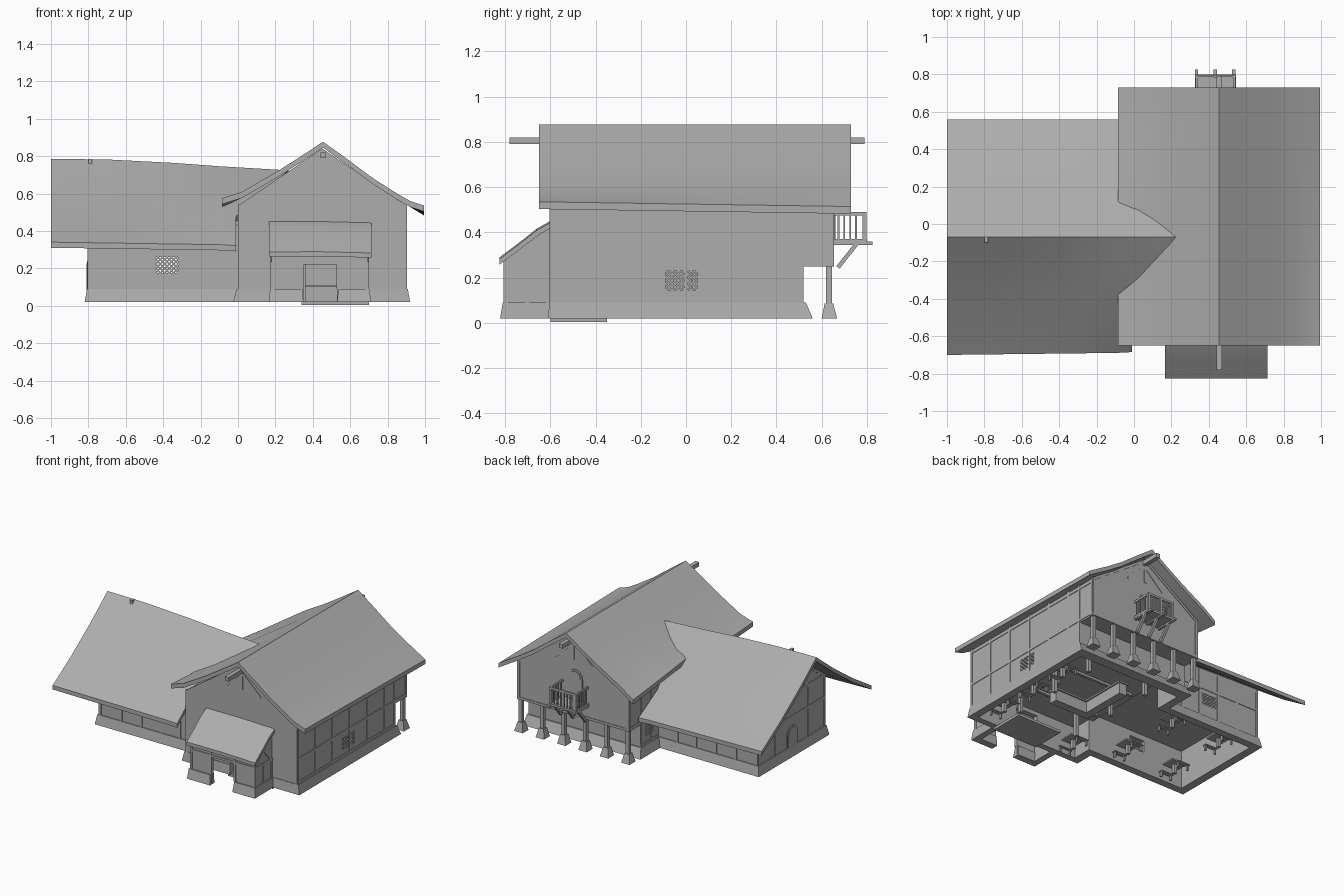
import bpy, bmesh, math
from mathutils import Vector, Matrix

if "Cube" in bpy.data.objects:
    bpy.data.objects.remove(bpy.data.objects["Cube"])

GREY = bpy.data.materials.new("weathered_grey")
GREY.diffuse_color = (.42, .42, .42, 1)
GREY.use_nodes = True
GREY.node_tree.nodes["Principled BSDF"].inputs["Base Color"].default_value = GREY.diffuse_color


def finish(name, bm, smooth=False):
    me = bpy.data.meshes.new(name)
    bm.to_mesh(me)
    bm.free()
    me.materials.append(GREY)
    ob = bpy.data.objects.new(name, me)
    bpy.context.collection.objects.link(ob)
    if smooth:
        bpy.ops.object.select_all(action='DESELECT')
        ob.select_set(True)
        bpy.context.view_layer.objects.active = ob
        bpy.ops.object.shade_smooth_by_angle(angle=math.radians(25))
    return ob


def add_loft(bm, a, b):
    """Closed solid between two matching outlines."""
    va, vb = [bm.verts.new(p) for p in a], [bm.verts.new(p) for p in b]
    n = len(a)
    fs = [bm.faces.new(va), bm.faces.new(vb[::-1])]
    fs += [bm.faces.new((va[i], vb[i], vb[(i + 1) % n], va[(i + 1) % n])) for i in range(n)]
    bmesh.ops.recalc_face_normals(bm, faces=fs)


def rect(x0, x1, y0, y1, z):
    return [(x0, y0, z), (x1, y0, z), (x1, y1, z), (x0, y1, z)]


def add_box(bm, x0, x1, y0, y1, z0, z1):
    add_loft(bm, rect(x0, x1, y0, y1, z0), rect(x0, x1, y0, y1, z1))


def add_beam(bm, p, q, t):
    p, q = Vector(p), Vector(q)
    m = Matrix.Translation((p + q) / 2) @ (q - p).to_track_quat('Z', 'Y').to_matrix().to_4x4()
    bmesh.ops.create_cube(bm, size=1, matrix=m @ Matrix.Diagonal((t, t, (q - p).length, 1)))


def boxes(name, items):
    bm = bmesh.new()
    for b in items:
        add_box(bm, *b)
    return finish(name, bm)


def beams(name, items, t):
    bm = bmesh.new()
    for p, q in items:
        add_beam(bm, p, q, t)
    return finish(name, bm)


def loft(name, a, b):
    bm = bmesh.new()
    add_loft(bm, a, b)
    return finish(name, bm)


def cut(ob, items):
    """Subtract boxes one after another."""
    for b in items:
        c = boxes("cutter", [b])
        c.hide_render = True
        m = ob.modifiers.new("cut", 'BOOLEAN')
        m.object, m.operation, m.solver = c, 'DIFFERENCE', 'EXACT'
        dg = bpy.context.evaluated_depsgraph_get()
        me = bpy.data.meshes.new_from_object(ob.evaluated_get(dg))
        ob.modifiers.clear()
        ob.data = me
        bpy.data.objects.remove(c)


def sheet(name, rows, t):
    """Roof skin with thickness hanging below it."""
    bm = bmesh.new()
    g = [[[bm.verts.new((x, y, z - d)) for x, y, z in r] for r in rows] for d in (0, t)]
    R, C = len(rows), len(rows[0])
    for s in g:
        for i in range(R - 1):
            for j in range(C - 1):
                bm.faces.new((s[i][j], s[i][j + 1], s[i + 1][j + 1], s[i + 1][j]))
    rim = [(i, 0) for i in range(R)] + [(R - 1, j) for j in range(1, C)]
    rim += [(i, C - 1) for i in range(R - 2, -1, -1)] + [(0, j) for j in range(C - 2, 0, -1)]
    for (a, b), (c, d) in zip(rim, rim[1:] + rim[:1]):
        bm.faces.new((g[0][a][b], g[0][c][d], g[1][c][d], g[1][a][b]))
    bmesh.ops.recalc_face_normals(bm, faces=bm.faces)
    return finish(name, bm, True)


def lattice(name, o, u, w, h, n=5):
    """Diagonal bars clipped to a w x h window."""
    o, u, up = Vector(o), Vector(u), Vector((0, 0, 1))
    items, s = [], w / n
    for k in range(-n, n + 1):
        lo, hi = max(0, k * s), min(w, k * s + h)
        if hi - lo > 0.004:
            za, zb = lo - k * s, hi - k * s
            items.append((o + u * lo + up * za, o + u * hi + up * zb))
            items.append((o + u * (w - lo) + up * za, o + u * (w - hi) + up * zb))
    beams(name, items, 0.008)


# hall: ground storey, plinth, jettied gable storey
hall_cuts = [(.035, .865, -.565, .485, -.1, .249), (-.1, .1, -.42, .28, -.1, .249),
             (.36, .53, -.7, -.5, -.1, .22), (.8, 1, -.09, .05, .145, .23), (-.1, .1, .38, .47, .15, .23)]
ground = boxes("hall_ground_walls", [(0, .9, -.6, .52, .02, .26)])
cut(ground, hall_cuts)
plinth = loft("hall_plinth", rect(-.025, .92, -.61, .56, .02), rect(-.008, .908, -.604, .53, .09))
cut(plinth, hall_cuts[:3])
gable = [(0, .25), (.9, .25), (.9, .53), (.45, .84), (0, .53)]
loft("hall_upper_storey", [(x, -.6, z) for x, z in gable], [(x, .65, z) for x, z in gable])

# side wing
wing_cuts = [(-.76, .1, -.42, .28, -.1, .3), (-.44, -.32, -.6, -.4, .175, .26),
             (-.44, -.32, .2, .4, .175, .26)]
wing = loft("wing_walls",
            [(-.8, y, z) for y, z in ((-.455, .02), (.315, .02), (.315, .46), (-.07, .745), (-.455, .46))],
            [(.01, y, z) for y, z in ((-.455, .02), (.315, .02), (.315, .43), (-.07, .70), (-.455, .43))])
cut(wing, wing_cuts)
wp = loft("wing_plinth", rect(-.82, .0, -.475, .335, .02), rect(-.807, .0, -.462, .322, .09))
cut(wp, wing_cuts[:1])

# sagging roofs; the wing roof warps where it dies into the hall roof
rows = []
for y, zl in ((-.65, .575), (-.4, .56), (-.2, .57), (-.07, .59), (.1, .605), (.4, .57), (.73, .535)):
    e = .535 - .015 * (y + .65)
    rows.append([(x, y, z) for x, z in ((-.085, zl), (.02, max(.608, zl + .02)), (.2, .712), (.33, .795),
                 (.455, .877), (.58, .787), (.72, .683), (.85, .6), (.92, .56), (.995, e))])
sheet("hall_roof", rows, .032)
rows = []
straight = {0: 0, .2: .355, .42: .705, .63: 1}
bulged = {0: 0, .2: .275, .42: .61, .63: 1}
ends = {-.63: -.01, -.42: -.01, -.2: .14, 0: .27, .2: .02, .42: -.01, .63: -.01}
for i, (x, zr) in enumerate(((-1, .785), (-.7, .782), (-.35, .764), (-.09, .745), (.27, .724))):
    r = []
    for d, xe in ends.items():
        eave = .34 - .015 * (x + 1)
        f = (bulged if d < 0 and i > 2 else straight)[abs(d)]
        y = -.07 + d + (.012 * (x + 1) if d == -.63 else 0)
        r.append((xe if i == 4 else x, y, zr + (eave - zr) * f))
    rows.append(r)
sheet("wing_roof", rows, .03)
sheet("porch_roof", [[(x, y, z + s) for y, z in ((-.59, .455), (-.66, .415), (-.74, .352), (-.825, .288))]
                     for x, s in ((.165, 0), (.44, .001), (.715, -.006))], .025)
boxes("ridge_beams", [(.44, .47, -.78, -.6, .79, .82), (.44, .47, .65, .79, .79, .82),
                      (-.8, -.78, -.1, -.07, .755, .785)])

# hall timber framing, nearly flush with the plaster
t = []
for x in (.895, .005):
    for y in (-.59, -.4, -.2, 0, .2, .4, .51):
        if x > .5 or y > .35:
            t.append(((x, y, .09), (x, y, .54 if x > .5 else .5)))
    y0 = -.6 if x > .5 else .33
    t += [((x, y0, z), (x, ye, z)) for z, ye in ((.1, .52), (.27, .65), (.51, .65))]
    t.append(((x, .64, .25), (x, .64, .53)))
for y in (-.595, .645):
    z0 = .09 if y < 0 else .25
    t += [((x, y, z0), (x, y, .54)) for x in (.01, .89)]
    t += [((.01, y, .53), (.45, y, .83)), ((.89, y, .53), (.45, y, .83))]
    t += [((.45, y, .66), (.45, y, .83)), ((.3, y, .64), (.45, y, .78)), ((.6, y, .64), (.45, y, .78))]
t += [((.0, .645, .26), (.9, .645, .26))]
beams("hall_timbers", t, .018)

# wing timber framing
t = []
for y in (-.45, .31):
    t += [((x, y, .09), (x, y, .43)) for x in (-.79, -.62, -.46, -.3, -.15)]
    t.append(((-.8, y, .3), (0, y, .3)))
t += [((-.795, y, .09), (-.795, y, .46)) for y in (-.445, -.26, .12, .305)]
t += [((-.795, -.455, z), (-.795, .315, z)) for z in (.3, .46)]
t += [((-.795, s * .385 - .07, .45), (-.795, -.07, .735)) for s in (-1, 1)]
t += [((-.795, -.07, .46), (-.795, -.07, .73)), ((-.795, -.25, .46), (-.795, -.07, .6)),
      ((-.795, .11, .46), (-.795, -.07, .6))]
beams("wing_timbers", t, .018)

# lattice windows
lattice("wing_front_window", (-.44, -.45, .175), (1, 0, 0), .12, .085)
lattice("wing_back_window", (-.44, .31, .175), (1, 0, 0), .12, .085)
lattice("hall_right_window", (.895, -.09, .145), (0, 1, 0), .14, .085)
lattice("hall_left_window", (.005, .38, .15), (0, 1, 0), .09, .08, 4)


def arch(w, z0, zs):
    return [(-w, z0), (w, z0)] + [(w * math.cos(a * math.pi / 8), zs + w * math.sin(a * math.pi / 8))
                                  for a in range(9)]


# arched doors with raised frames
for n, w, d in (("frame", .06, .006), ("leaf", .047, .01)):
    p = arch(w, .03, .18)
    loft("wing_door_" + n, [(-.79, -.07 + u, z) for u, z in p], [(-.8 - d, -.07 + u, z) for u, z in p])
    p = arch(w, .36, .53)
    loft("balcony_door_" + n, [(.435 + u, .64, z) for u, z in p], [(.435 + u, .65 + d, z) for u, z in p])

# balcony
b = [(.325, .545, .65, .8, .355, .37), (.325, .545, .785, .797, .475, .49)]
b += [(x, x + .012, .65, .797, .475, .49) for x in (.328, .53)]
b += [(x, x + .018, .65, .825, .345, .36) for x in (.325, .425, .525)]
b += [(x, x + .016, .78, .797, .36, .49) for x in (.327, .427, .527)]
b += [(.345 + i * .026, .354 + i * .026, .787, .795, .36, .48) for i in range(7)]
b += [(x, x + .008, .67 + i * .026, .678 + i * .026, .36, .48) for x in (.33, .532) for i in range(4)]
boxes("balcony", b)
beams("balcony_brackets", [((x, .672, .245), (x, .755, .35)) for x in (.335, .435, .535)], .018)

# arcade posts on tapered feet
bm = bmesh.new()
for i in range(6):
    x = .02 + i * .172
    add_loft(bm, rect(x - .034, x + .034, .6, .668, .02), rect(x - .019, x + .019, .613, .651, .085))
    add_box(bm, x - .013, x + .013, .62, .646, .085, .25)
finish("arcade_posts", bm)

# front porch
side = [(-.6, .02), (-.8, .02), (-.8, .275), (-.6, .42)]
for n, x in (("left", .18), ("right", .675)):
    loft("porch_wall_" + n, [(x, y, z) for y, z in side], [(x + .02, y, z) for y, z in side])
boxes("porch_front", [(.18, .35, -.8, -.78, .02, .275), (.53, .695, -.8, -.78, .02, .275),
                      (.35, .53, -.8, -.78, .235, .275)])
bm = bmesh.new()
for x0, x1, y1 in ((.165, .35, -.77), (.53, .71, -.77), (.165, .21, -.6), (.665, .71, -.6)):
    add_loft(bm, rect(x0, x1, -.822, y1, .02), rect(x0 + .006, x1 - .006, -.81, y1, .09))
finish("porch_plinth", bm)
t = [((x, -.798, .09), (x, -.798, .275)) for x in (.187, .345, .535, .688)]
t += [((.18, -.798, z), (.695, -.798, z)) for z in (.228, .27)]
for x in (.183, .692):
    t += [((x, y, .09), (x, y, .23)) for y in (-.795, -.7, -.61)]
    t += [((x, -.8, .225), (x, -.6, .225)), ((x, -.8, .27), (x, -.6, .415)),
          ((x, -.79, .23), (x, -.7, .32)), ((x, -.62, .23), (x, -.7, .32))]
beams("porch_timbers", t, .016)
boxes("entrance_step", [(.34, .7, -.6, -.35, .003, .022)])

# taproom furniture
c = [(.3, .36, -.12, .28, .02, .1), (.3, .62, -.12, -.06, .02, .1), (.29, .37, -.13, .29, .1, .112),
     (.29, .63, -.13, -.05, .1, .112)]
boxes("counter", c)
boxes("inner_posts", [(x, x + .025, y, y + .025, .02, .25) for x in (.2, .68) for y in (-.35, 0, .35)])
boxes("ceiling_joists", [(.035, .865, y, y + .02, .232, .25) for y in (-.345, .005, .355)])
tab = []
for x, y in ((.78, -.4), (.78, -.1), (.78, .2), (.12, -.48), (-.2, -.3), (-.2, .15), (-.6, -.3), (-.6, .15)):
    tab += [(x - .06, x + .06, y - .05, y + .05, .085, .095), (x - .012, x + .012, y - .012, y + .012, .02, .085)]
    for s in (-1, 1):
        tab += [(x - .05, x + .05, y + s * .085 - .015, y + s * .085 + .015, .055, .063)]
        tab += [(x + k, x + k + .01, y + s * .085 - .008, y + s * .085 + .008, .02, .055) for k in (-.045, .035)]
boxes("tables_and_benches", tab)
